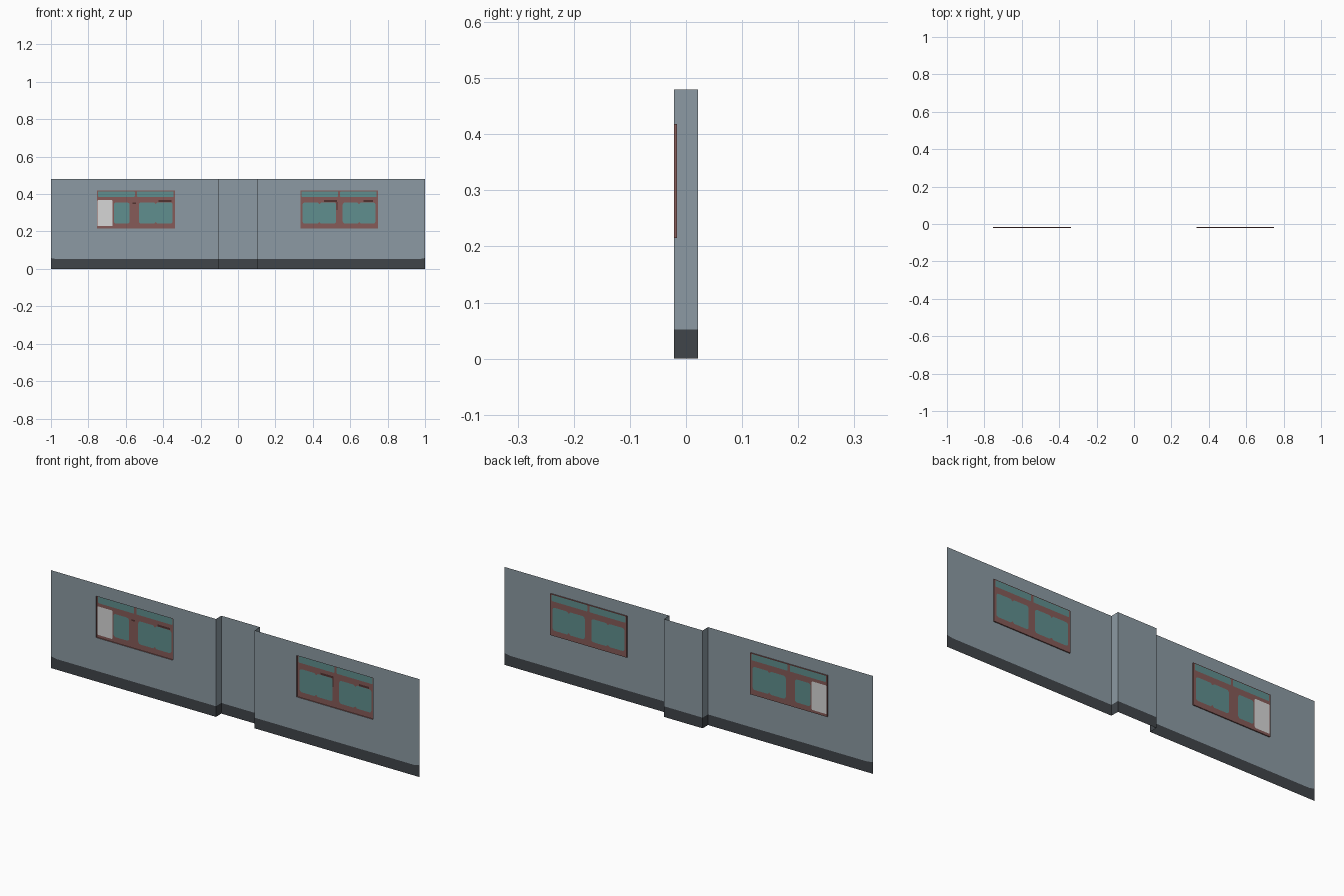
import bpy, bmesh, math

if "Cube" in bpy.data.objects:
    bpy.data.objects.remove(bpy.data.objects["Cube"])


def material(name, rgb):
    lin = [((c / 255 + 0.055) / 1.055) ** 2.4 for c in rgb]
    m = bpy.data.materials.new(name)
    m.diffuse_color = (*lin, 1)
    m.use_nodes = True
    m.node_tree.nodes["Principled BSDF"].inputs["Base Color"].default_value = m.diffuse_color
    return m


WALL = material("grey_blue_wall", (140, 154, 163))
BASE = material("dark_skirting", (64, 69, 74))
FRAME = material("brick_red_frame", (134, 91, 88))
GLASS = material("teal_glass", (96, 143, 142))
BLIND = material("pale_blind", (214, 214, 214))
DARK = material("dark_red_trim", (82, 50, 48))

END, BAY, TOP, SKIRT = 1.0, 0.105, 0.48, 0.052
FRONT, BACK, PANE = -0.021, 0.021, -0.016


def finish(name, bm, mat):
    mesh = bpy.data.meshes.new(name)
    bm.to_mesh(mesh)
    bm.free()
    mesh.materials.append(mat)
    obj = bpy.data.objects.new(name, mesh)
    bpy.context.collection.objects.link(obj)
    return obj


def sheet(name, mat, y, outline, holes=()):
    """Flat upright sheet from an x-z outline, with optional holes."""
    bm = bmesh.new()
    edges = []
    for loop in [outline, *holes]:
        vs = [bm.verts.new((x, y, z)) for x, z in loop]
        edges += [bm.edges.new((vs[i - 1], vs[i])) for i in range(len(vs))]
    bmesh.ops.triangle_fill(bm, use_beauty=True, edges=edges, normal=(0, -1, 0))
    for f in bm.faces:
        f.normal_update()
        if f.normal.y > 0:
            f.normal_flip()
    return finish(name, bm, mat)


def strip(name, mat, loop, y0, y1):
    """Ring of faces joining an x-z loop at two depths."""
    bm = bmesh.new()
    a = [bm.verts.new((x, y0, z)) for x, z in loop]
    b = [bm.verts.new((x, y1, z)) for x, z in loop]
    for i in range(len(loop)):
        bm.faces.new((a[i - 1], a[i], b[i], b[i - 1]))
    return finish(name, bm, mat)


def rect(x0, x1, z0, z1):
    return [(x0, z0), (x1, z0), (x1, z1), (x0, z1)]


def pane(x0, x1, z0, z1, r=0.012, notch=False):
    """Rounded pane outline; a notch marks where two sashes meet."""
    def corner(cx, cz, start):
        return [(cx + r * math.cos(start + k * math.pi / 6),
                 cz + r * math.sin(start + k * math.pi / 6)) for k in range(4)]
    m, n = (x0 + x1) / 2, 0.009
    pts = corner(x0 + r, z0 + r, math.pi)
    if notch:
        pts += [(m - n, z0), (m, z0 + n), (m + n, z0)]
    pts += corner(x1 - r, z0 + r, 1.5 * math.pi)
    pts += corner(x1 - r, z1 - r, 0)
    if notch:
        pts += [(m + n, z1), (m, z1 - n), (m - n, z1)]
    pts += corner(x0 + r, z1 - r, 0.5 * math.pi)
    return pts


def window(side, x0, x1, panes, blind, trims):
    z0, z1 = 0.215, 0.418
    mid = (x0 + x1) / 2
    outline = rect(x0, x1, z0, z1)
    # upper lights and main panes
    cells = [pane(x0 + 0.007, mid - 0.006, 0.384, z1 - 0.003, 0.005),
             pane(mid + 0.006, x1 - 0.007, 0.384, z1 - 0.003, 0.005)]
    cells += [pane(a, b, 0.242, 0.355, notch=n) for a, b, n in panes]
    holes = list(cells)
    if blind:
        shade = pane(*blind, r=0.006)
        holes.append(shade)
        sheet(side + "_window_blind", BLIND, PANE, shade)
    sheet(side + "_window_frame", FRAME, PANE, outline, holes)
    for i, c in enumerate(cells):
        sheet(f"{side}_window_glass_{i + 1}", GLASS, PANE, c)
    strip(side + "_window_reveal", FRAME, outline, FRONT, PANE)
    # small dark trims lying on the frame
    for i, t in enumerate(trims):
        sheet(f"{side}_window_trim_{i + 1}", DARK, PANE - 0.002, rect(*t))
    return outline


# windows
left = window("left", -0.755, -0.337,
              [(-0.664, -0.580, False), (-0.530, -0.350, True)],
              (-0.752, -0.670, 0.228, 0.368),
              [(-0.425, -0.355, 0.357, 0.367), (-0.565, -0.545, 0.347, 0.355)])
right = window("right", 0.333, 0.748,
               [(0.345, 0.525, True), (0.560, 0.735, True)],
               None,
               [(0.460, 0.530, 0.357, 0.367), (0.670, 0.722, 0.357, 0.367),
                (0.526, 0.532, 0.315, 0.357)])

# side walls with window openings, and skirting rising slightly at the ends
for side, s, hole in (("left", -1, left), ("right", 1, right)):
    rise = [(s * END, 0.058), (s * (END - 0.03), SKIRT), (s * BAY, SKIRT)]
    sheet(side + "_wall", WALL, FRONT, rise + [(s * BAY, TOP), (s * END, TOP)], [hole])
    sheet(side + "_skirting", BASE, FRONT, rise + [(s * BAY, 0), (s * END, 0)])

# recessed middle bay
sheet("middle_wall", WALL, BACK, rect(-BAY, BAY, SKIRT, TOP))
sheet("middle_skirting", BASE, BACK, rect(-BAY, BAY, 0, SKIRT))

# returns joining the side walls to the bay
for side, s in (("left", -1), ("right", 1)):
    for part, mat, z0, z1 in (("wall", WALL, SKIRT, TOP), ("skirting", BASE, 0, SKIRT)):
        bm = bmesh.new()
        pts = [(FRONT, z0), (BACK, z0), (BACK, z1), (FRONT, z1)]
        if s > 0:
            pts.reverse()
        bm.faces.new([bm.verts.new((s * BAY, y, z)) for y, z in pts])
        finish(f"{side}_return_{part}", bm, mat)
